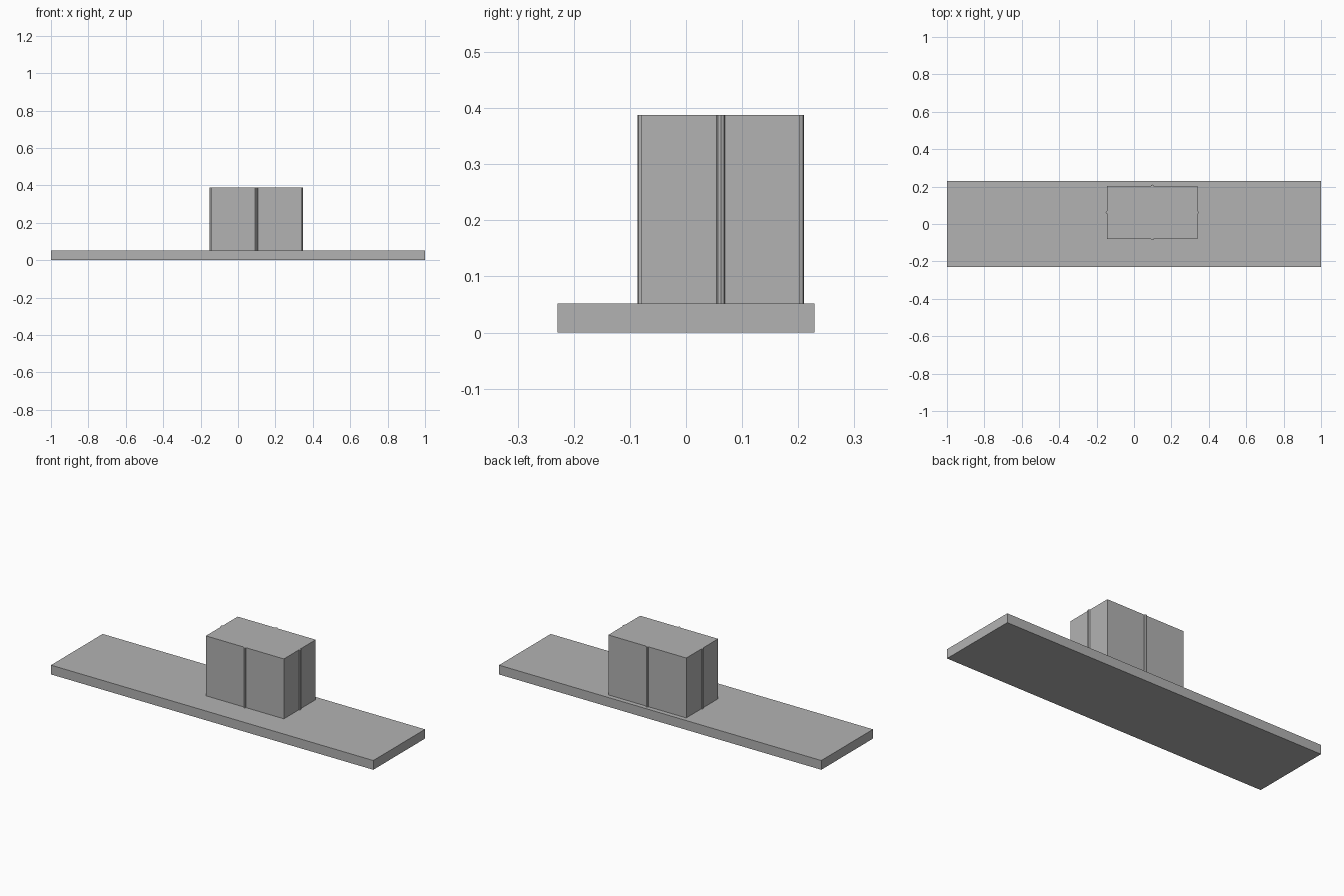
import bpy, bmesh
from math import cos, sin, pi
from mathutils import Vector

cube = bpy.data.objects.get("Cube")
if cube:
    bpy.data.objects.remove(cube)

# Single plain grey
GREY = (0.448, 0.448, 0.448, 1)
grey = bpy.data.materials.new("plain grey")
grey.use_nodes = True
grey.diffuse_color = GREY
grey.node_tree.nodes["Principled BSDF"].inputs["Base Color"].default_value = GREY


def extrude_profile(name, outline, z0, z1):
    """Extrude a counter-clockwise outline from z0 up to z1."""
    bm = bmesh.new()
    base = bm.faces.new([bm.verts.new((p.x, p.y, z0)) for p in outline])
    top = bmesh.ops.extrude_face_region(bm, geom=[base], use_keep_orig=True)["geom"]
    for v in top:
        if isinstance(v, bmesh.types.BMVert):
            v.co.z = z1
    bmesh.ops.recalc_face_normals(bm, faces=bm.faces)
    mesh = bpy.data.meshes.new(name)
    bm.to_mesh(mesh)
    bm.free()
    mesh.materials.append(grey)
    obj = bpy.data.objects.new(name, mesh)
    bpy.context.collection.objects.link(obj)
    return obj


def rectangle(center, half):
    signs = ((-1, -1), (1, -1), (1, 1), (-1, 1))
    return [center + Vector((sx * half.x, sy * half.y)) for sx, sy in signs]


def ribbed_rectangle(center, half, radius, steps=4):
    """Rectangle with a small rounded rib in the middle of each side."""
    corners = rectangle(center, half)
    points = []
    for i, a in enumerate(corners):
        b = corners[(i + 1) % 4]
        along = (b - a).normalized()
        outward = Vector((along.y, -along.x))
        points.append(a)
        for k in range(steps + 1):
            t = pi * k / steps
            points.append((a + b) / 2 + radius * (outward * sin(t) - along * cos(t)))
    return points


# Long flat base
PLATE_TOP = 0.052
extrude_profile("base_plate", rectangle(Vector((0, 0)), Vector((1, 0.229))), 0, PLATE_TOP)

# Upright block with vertical ribs
block = ribbed_rectangle(Vector((0.098, 0.062)), Vector((0.242, 0.141)), 0.0076)
extrude_profile("ribbed_block", block, PLATE_TOP, 0.388)
